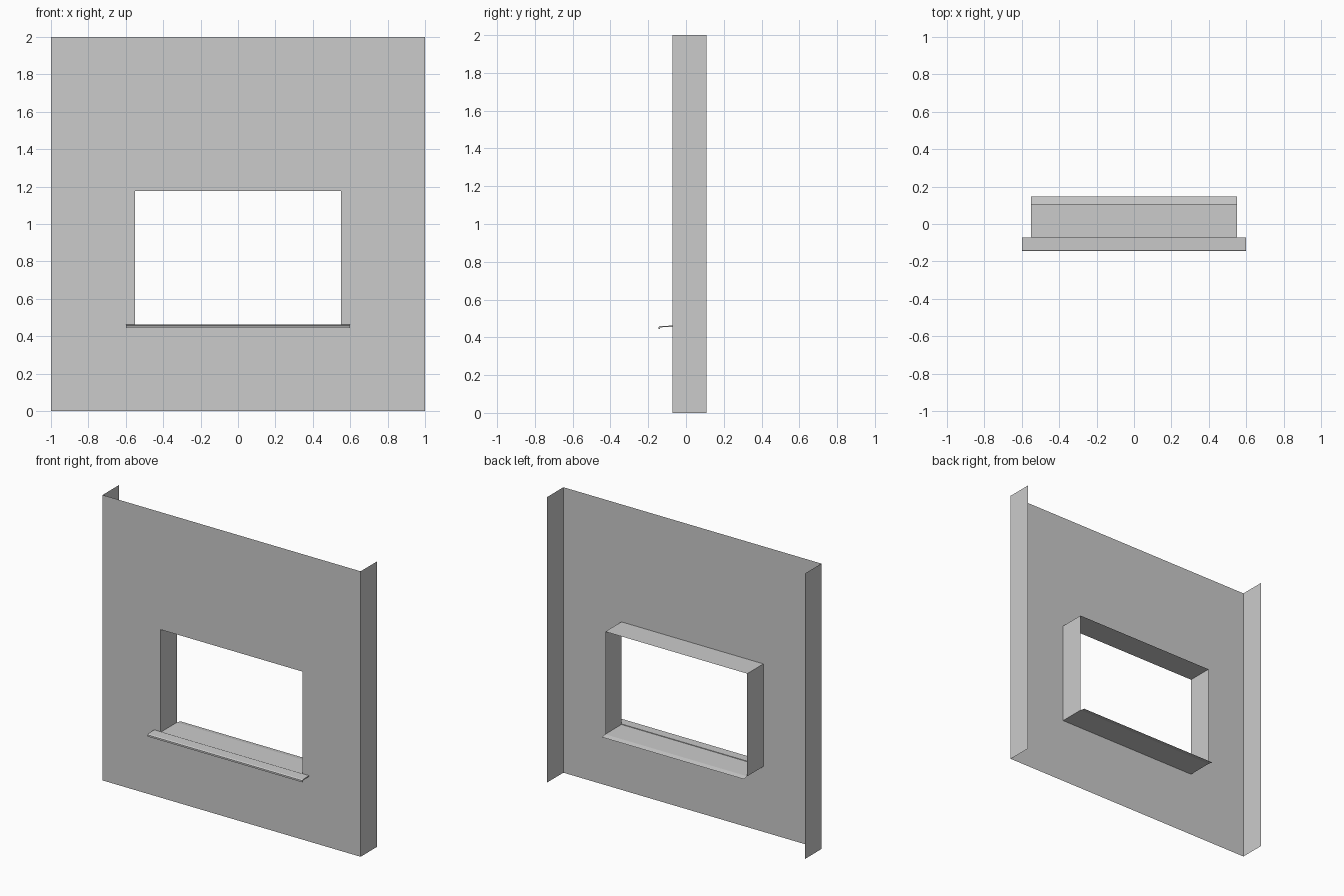
import bpy

if "Cube" in bpy.data.objects:
    bpy.data.objects.remove(bpy.data.objects["Cube"])

FRONT, BACK = -0.071, 0.108          # wall depth
W, H = 1.0, 2.0                      # half width, height
OX, Z0, Z1 = 0.55, 0.458, 1.177      # opening half width, bottom, top


def make(name, verts, faces):
    mesh = bpy.data.meshes.new(name)
    mesh.from_pydata(verts, [], faces)
    mesh.update()
    ob = bpy.data.objects.new(name, mesh)
    bpy.context.collection.objects.link(ob)
    return ob


def sweep_x(name, profile, half, closed=False):
    """Sweep a (y, z) profile along x; closed profiles get end caps."""
    n = len(profile)
    verts = [(x, y, z) for x in (-half, half) for y, z in profile]
    count = n if closed else n - 1
    faces = [(i, n + i, n + (i + 1) % n, (i + 1) % n) for i in range(count)]
    if closed:
        faces += [tuple(range(n)), tuple(range(2 * n - 1, n - 1, -1))]
    return make(name, verts, faces)


# Front wall sheet with a rectangular opening
outer = [(-W, 0), (W, 0), (W, H), (-W, H)]
inner = [(-OX, Z0), (OX, Z0), (OX, Z1), (-OX, Z1)]
make("wall_face", [(x, FRONT, z) for x, z in outer + inner],
     [(i, (i + 1) % 4, 4 + (i + 1) % 4, 4 + i) for i in range(4)])

# Wall end returns and opening jambs
for side, s in (("left", -1), ("right", 1)):
    for part, x, lo, hi in (("wall_end", W, 0, H), ("jamb", OX, Z0, Z1)):
        make(f"{part}_{side}",
             [(s * x, FRONT, lo), (s * x, BACK, lo), (s * x, BACK, hi), (s * x, FRONT, hi)],
             [(0, 1, 2, 3) if s > 0 else (3, 2, 1, 0)])

# Underside of the lintel
sweep_x("head_reveal", [(BACK, Z1), (FRONT, Z1)], OX)

# Inner sill sheet, dipping slightly past the back of the wall
sweep_x("inner_sill", [(FRONT, Z0), (BACK, Z0), (0.146, 0.452)], OX)

# Outer sill with a turned-down drip edge
sweep_x("outer_sill", [(FRONT, 0.462), (-0.138, 0.46), (-0.145, 0.455), (-0.145, 0.443),
                       (-0.139, 0.443), (-0.137, 0.453), (FRONT, 0.455)], 0.6, closed=True)
